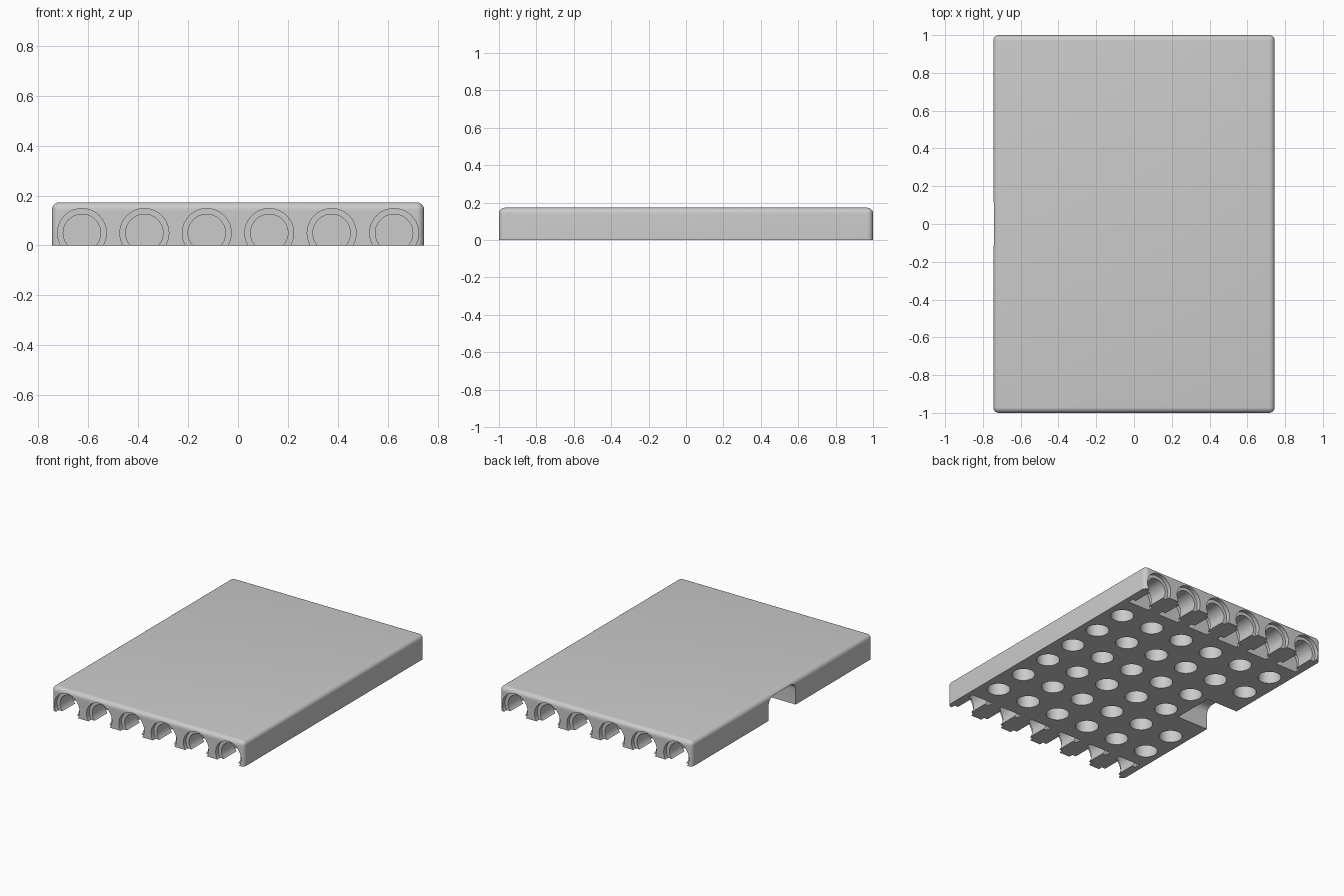
import bpy
import bmesh
import math
from mathutils import Matrix

W, L, H = 1.49, 2.0, 0.173      # slab size
PITCH = 0.25                    # spacing of sockets and holes
GRID = [(i - 2.5) * PITCH for i in range(6)]

if "Cube" in bpy.data.objects:
    bpy.data.objects.remove(bpy.data.objects["Cube"])


def make_object(name, bm):
    bmesh.ops.recalc_face_normals(bm, faces=bm.faces)
    mesh = bpy.data.meshes.new(name)
    bm.to_mesh(mesh)
    bm.free()
    obj = bpy.data.objects.new(name, mesh)
    bpy.context.collection.objects.link(obj)
    return obj


def add_box(bm, size, centre):
    mat = Matrix.Translation(centre) @ Matrix.Diagonal((*size, 1))
    return bmesh.ops.create_cube(bm, size=1, matrix=mat)["verts"]


def add_turned(bm, profile, matrix, sides=40):
    """Closed solid of revolution from (radius, height) pairs."""
    rings = []
    for r, h in profile:
        angles = [math.tau * k / sides for k in range(sides)]
        rings.append([bm.verts.new(matrix @ Matrix.Translation((r * math.cos(a), r * math.sin(a), h)).translation)
                      for a in angles])
    for low, high in zip(rings, rings[1:]):
        for k in range(sides):
            n = (k + 1) % sides
            bm.faces.new((low[k], low[n], high[n], high[k]))
    bm.faces.new(rings[0][::-1])
    bm.faces.new(rings[-1])


# Slab with rounded top and upright edges
bm = bmesh.new()
add_box(bm, (W, L, H), (0, 0, H / 2))
edges = [e for e in bm.edges if any(v.co.z > 0.01 for v in e.verts)]
bmesh.ops.bevel(bm, geom=edges, offset=0.03, segments=6, profile=0.5, affect='EDGES')
slab = make_object("slab", bm)

# Stepped pin sockets along the front and back
bm = bmesh.new()
socket = [(0.098, -0.02), (0.098, 0.03), (0.075, 0.03), (0.075, 0.17), (0.098, 0.17), (0.098, 0.21)]
for x in GRID:
    for end in (-1, 1):
        turn = Matrix.Rotation(end * math.pi / 2, 4, 'X')
        add_turned(bm, socket, Matrix.Translation((x, end * L / 2, 0.05)) @ turn)

# Blind round holes underneath, left out where the side notch is
for x in GRID:
    for y in GRID:
        if not (x < -0.5 and abs(y) < 0.2):
            add_turned(bm, [(0.075, -0.02), (0.075, 0.125)], Matrix.Translation((x, y, 0)))

# Side notch with rounded upper corners
verts = add_box(bm, (0.3, 0.3, 0.206), (-0.65, 0, 0.053))
top = [e for v in verts for e in v.link_edges
       if all(w.co.z > 0.1 for w in e.verts) and abs(e.verts[0].co.y - e.verts[1].co.y) < 0.01]
bmesh.ops.bevel(bm, geom=list(set(top)), offset=0.05, segments=6, profile=0.5, affect='EDGES')
cutter = make_object("cutter", bm)
cutter.hide_render = True

# Cut everything out of the slab, then drop the cutter
mod = slab.modifiers.new("openings", 'BOOLEAN')
mod.operation = 'DIFFERENCE'
mod.solver = 'EXACT'
mod.object = cutter
bpy.context.view_layer.objects.active = slab
slab.select_set(True)
bpy.ops.object.modifier_apply(modifier=mod.name)
bpy.data.objects.remove(cutter)

# Plain grey plastic
grey = bpy.data.materials.new("grey_plastic")
grey.use_nodes = True
colour = (0.6, 0.6, 0.6, 1)
grey.diffuse_color = colour
grey.node_tree.nodes["Principled BSDF"].inputs["Base Color"].default_value = colour
slab.data.materials.clear()
slab.data.materials.append(grey)
bpy.ops.object.shade_smooth_by_angle(angle=math.radians(35))
